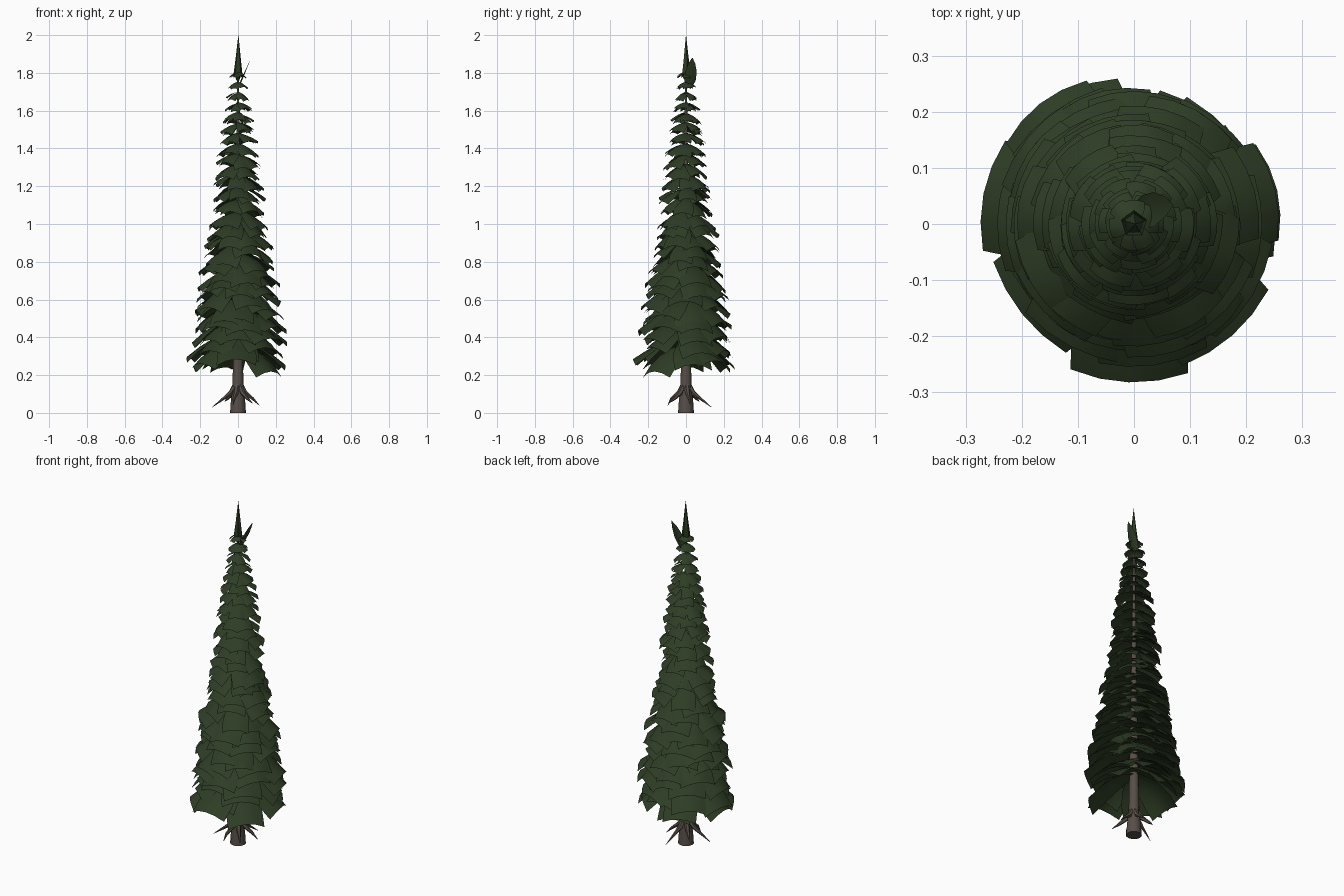
import bpy, bmesh, math, random
from mathutils import Vector, Matrix

if "Cube" in bpy.data.objects:
    bpy.data.objects.remove(bpy.data.objects["Cube"])

random.seed(11)


def material(name, rgb):
    m = bpy.data.materials.new(name)
    m.diffuse_color = (*rgb, 1)
    m.use_nodes = True
    m.node_tree.nodes["Principled BSDF"].inputs["Base Color"].default_value = m.diffuse_color
    return m


GREEN = material("dark needle green", (0.027, 0.046, 0.018))
BARK = material("grey brown bark", (0.095, 0.075, 0.062))


def finish(bm, name, mat, angle=40):
    mesh = bpy.data.meshes.new(name)
    bm.to_mesh(mesh)
    bm.free()
    mesh.materials.append(mat)
    ob = bpy.data.objects.new(name, mesh)
    bpy.context.collection.objects.link(ob)
    bpy.ops.object.select_all(action='DESELECT')
    ob.select_set(True)
    bpy.context.view_layer.objects.active = ob
    bpy.ops.object.shade_smooth_by_angle(angle=math.radians(angle))
    return ob


def tube(bm, path, sides):
    """Tapered tube through (point, radius) pairs, closed at both ends."""
    rings = []
    for i, (p, r) in enumerate(path):
        a, b = path[max(i - 1, 0)][0], path[min(i + 1, len(path) - 1)][0]
        q = (Vector(b) - Vector(a)).to_track_quat('Z', 'Y')
        rings.append([bm.verts.new(Vector(p) + q @ Vector((
            r * math.cos(k * math.tau / sides), r * math.sin(k * math.tau / sides), 0)))
            for k in range(sides)])
    for lo, hi in zip(rings, rings[1:]):
        for k in range(sides):
            n = (k + 1) % sides
            bm.faces.new((lo[k], lo[n], hi[n], hi[k]))
    bm.faces.new(rings[0][::-1])
    bm.faces.new(rings[-1])


def bough(bm, z, yaw, length, width, drop, twist):
    """Square needle sheet arching out from the trunk and drooping at its rim."""
    rows, cols = 4, 4
    turn = Matrix.Rotation(yaw, 3, 'Z')
    skew = Matrix.Rotation(twist, 3, 'Z')
    grid = []
    for i in range(rows + 1):
        t = i / rows
        row = []
        for j in range(cols + 1):
            s = 2 * j / cols - 1
            w = width * (0.3 + 0.7 * min(1, t * 1.6))
            p = Vector((length * (t - 0.07 * t * s * s), s * w / 2,
                        -drop * t ** 1.7 - 0.16 * width * s * s * t))
            row.append(bm.verts.new(turn @ (skew @ p) + Vector((0, 0, z))))
        grid.append(row)
    for i in range(rows):
        for j in range(cols):
            bm.faces.new((grid[i][j], grid[i + 1][j], grid[i + 1][j + 1], grid[i][j + 1]))


# Trunk
bm = bmesh.new()
tube(bm, [((0, 0, 0), 0.042), ((0, 0, 0.06), 0.038), ((0, 0, 0.15), 0.029),
          ((0, 0, 0.3), 0.026), ((0, 0, 1.0), 0.015), ((0, 0, 1.82), 0.004)], 12)
finish(bm, "trunk", BARK)

# Drooping bare stubs around the foot of the trunk
bm = bmesh.new()
for deg, reach, tip in ((12, 0.115, 0.04), (75, 0.14, 0.03), (135, 0.10, 0.06),
                        (192, 0.14, 0.03), (255, 0.10, 0.04), (310, 0.12, 0.05)):
    c, s = math.cos(math.radians(deg)), math.sin(math.radians(deg))
    tube(bm, [((0.012 * c, 0.012 * s, 0.15), 0.016),
              ((0.04 * c, 0.04 * s, 0.105), 0.013),
              ((0.08 * c, 0.08 * s, 0.075), 0.008),
              ((reach * c, reach * s, tip), 0.001)], 6)
finish(bm, "lower_stubs", BARK)

# Foliage: whorls of drooping boughs, profile given as (rim height, radius)
PROFILE = [(0.24, 0.265), (0.5, 0.235), (0.8, 0.195), (1.0, 0.155), (1.3, 0.12),
           (1.5, 0.092), (1.62, 0.07), (1.74, 0.052), (1.9, 0.03)]


def radius_at(z):
    for (z0, r0), (z1, r1) in zip(PROFILE, PROFILE[1:]):
        if z <= z1:
            return r0 + (r1 - r0) * (z - z0) / (z1 - z0)
    return PROFILE[-1][1]


bm = bmesh.new()
z, start = 0.27, 0.0
while z < 1.79:
    r = radius_at(z)
    low = z < 1.25
    count = 8 if low else 7
    for k in range(count):
        jitter = 0.02 if low else 0.005
        length = r * random.uniform(0.87, 1.08)
        bough(bm, z + 0.42 * r + random.uniform(-jitter, jitter),
              start + k * math.tau / count + random.uniform(-0.15, 0.15),
              length, r * random.uniform(0.68, 0.85),
              r * random.uniform(0.38, 0.58), random.uniform(-0.25, 0.25))
    start += 2.4
    z += 0.062 if low else 0.058
finish(bm, "foliage", GREEN, 50)

# Pointed leader at the top
bm = bmesh.new()
tube(bm, [((0, 0, 1.76), 0.008), ((0, 0, 1.8), 0.024), ((0.001, 0, 1.88), 0.014),
          ((0.002, 0, 2.0), 0.0005)], 5)
finish(bm, "leader", GREEN)

# Upright side sprig: a pointed, cupped leaf leaning to +x
bm = bmesh.new()
rows = []
for t, half in ((0, 0.018), (0.2, 0.030), (0.5, 0.031), (0.8, 0.018), (1, 0.001)):
    rows.append([bm.verts.new((0.012 + 0.058 * t - 0.012 * s * s * (1 - t),
                               0.018 + 0.016 * t + s * half, 1.73 + 0.15 * t))
                 for s in (-1, -0.4, 0.4, 1)])
for a, b in zip(rows, rows[1:]):
    for j in range(3):
        bm.faces.new((a[j], a[j + 1], b[j + 1], b[j]))
finish(bm, "side_sprig", GREEN)
